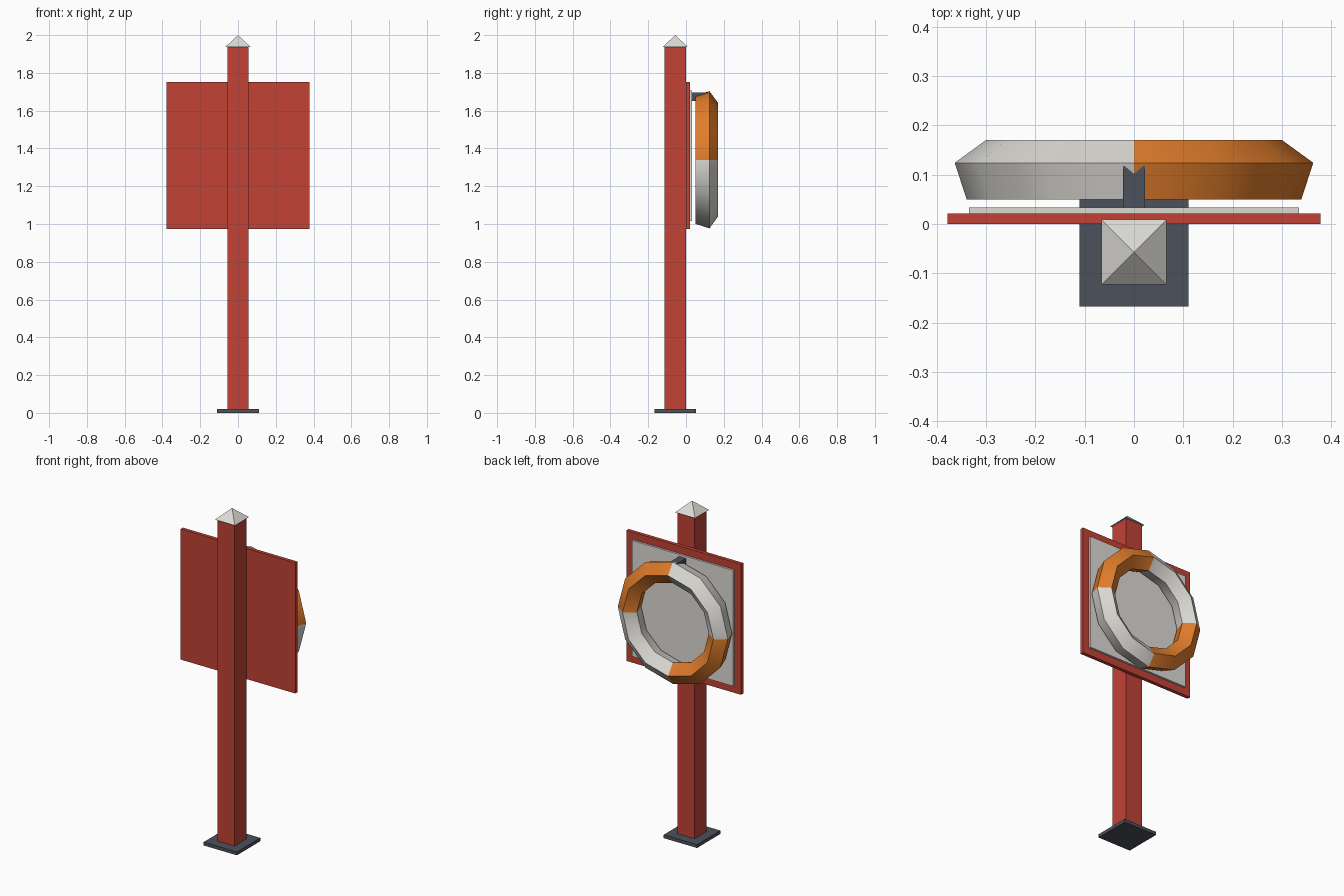
import bpy
import bmesh
import math

if "Cube" in bpy.data.objects:
    bpy.data.objects.remove(bpy.data.objects["Cube"])


def material(name, r, g, b):
    """Flat material from 0-255 display values, stored as linear."""
    m = bpy.data.materials.new(name)
    m.diffuse_color = [((c / 255 + 0.055) / 1.055) ** 2.4 for c in (r, g, b)] + [1]
    m.use_nodes = True
    m.node_tree.nodes["Principled BSDF"].inputs["Base Color"].default_value = m.diffuse_color
    return m


RED = material("red_paint", 194, 66, 54)
WHITE = material("off_white", 221, 219, 213)
ORANGE = material("orange", 226, 126, 44)
DARK = material("dark_metal", 76, 81, 92)


def make_object(name, bm, *mats):
    bmesh.ops.recalc_face_normals(bm, faces=bm.faces[:])
    mesh = bpy.data.meshes.new(name)
    bm.to_mesh(mesh)
    bm.free()
    for m in mats:
        mesh.materials.append(m)
    ob = bpy.data.objects.new(name, mesh)
    bpy.context.collection.objects.link(ob)
    return ob


def box(name, half_x, y0, y1, z0, z1, mat):
    """Box symmetric about x = 0."""
    bm = bmesh.new()
    bmesh.ops.create_cube(bm, size=1)
    for v in bm.verts:
        v.co = (v.co.x * 2 * half_x,
                y0 if v.co.y < 0 else y1,
                z0 if v.co.z < 0 else z1)
    return make_object(name, bm, mat)


# Ground plate and post
POST_Y = -0.057
box("base_plate", 0.11, POST_Y - 0.11, POST_Y + 0.11, 0, 0.02, DARK)
box("post", 0.056, POST_Y - 0.056, POST_Y + 0.056, 0.02, 1.94, RED)

# Pyramid cap
bm = bmesh.new()
corners = [bm.verts.new((0.066 * sx, POST_Y + 0.066 * sy, 1.938))
           for sx, sy in ((-1, -1), (1, -1), (1, 1), (-1, 1))]
apex = bm.verts.new((0, POST_Y, 2.0))
bm.faces.new(corners)
for i in range(4):
    bm.faces.new((corners[i], corners[(i + 1) % 4], apex))
make_object("post_cap", bm, WHITE)

# Board, lighter backing panel and the hook carrying the ring
box("board", 0.378, 0, 0.021, 0.973, 1.752, RED)
box("backing_panel", 0.334, 0.02, 0.033, 1.017, 1.708, WHITE)
box("hook", 0.022, 0.03, 0.118, 1.652, 1.696, DARK)

# Life ring: 12 segments with a pentagonal section, quartered in two colours
SEGMENTS, SIDES = 12, 5
MAJOR, MINOR, RING_Y, RING_Z = 0.30, 0.0665, 0.1035, 1.34
bm = bmesh.new()
loops = []
for i in range(SEGMENTS):
    a = 2 * math.pi * i / SEGMENTS
    loop = []
    for j in range(SIDES):
        b = 2 * math.pi * j / SIDES
        r = MAJOR + MINOR * math.sin(b)
        loop.append(bm.verts.new((r * math.cos(a), RING_Y + MINOR * math.cos(b),
                                  RING_Z + r * math.sin(a))))
    loops.append(loop)
for i in range(SEGMENTS):
    p, q = loops[i], loops[(i + 1) % SEGMENTS]
    for j in range(SIDES):
        k = (j + 1) % SIDES
        f = bm.faces.new((p[j], p[k], q[k], q[j]))
        c = f.calc_center_median()
        f.material_index = 1 if c.x * (c.z - RING_Z) > 0 else 0
ring = make_object("life_ring", bm, WHITE, ORANGE)
bpy.context.view_layer.objects.active = ring
ring.select_set(True)
bpy.ops.object.shade_smooth_by_angle(angle=math.radians(40))
